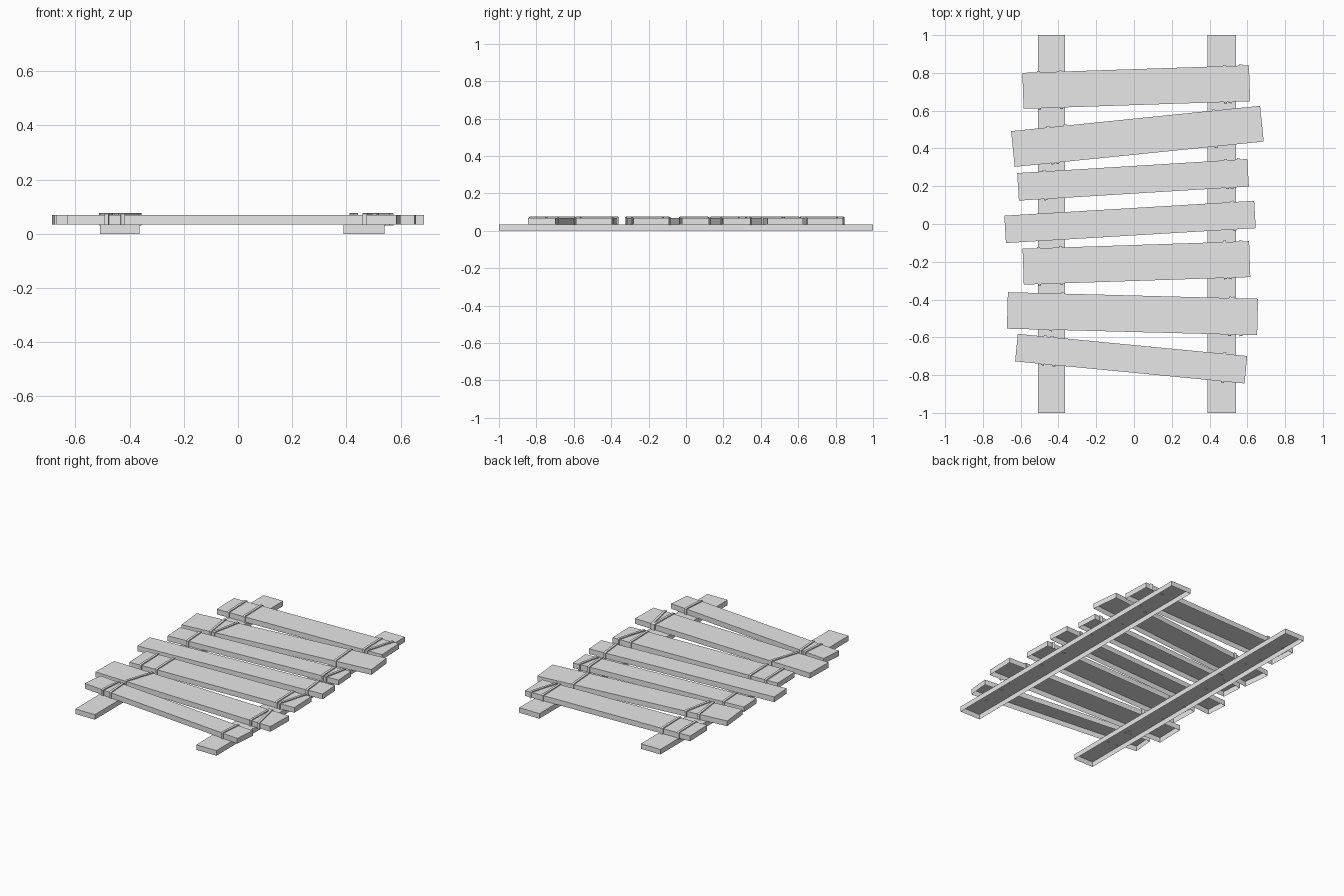
import bpy
import bmesh
from math import radians
from mathutils import Matrix, Vector

if "Cube" in bpy.data.objects:
    bpy.data.objects.remove(bpy.data.objects["Cube"], do_unlink=True)

# One plain grey for everything
grey = bpy.data.materials.new("plain grey")
grey.use_nodes = True
grey.diffuse_color = (0.8, 0.8, 0.8, 1)
grey.node_tree.nodes["Principled BSDF"].inputs["Base Color"].default_value = (0.8, 0.8, 0.8, 1)

RAIL_TOP = 0.034
PLANK_TOP = 0.069
STRAP_TOP = 0.076
STRAP_WIDTH = 0.016


def finish(name, bm):
    bmesh.ops.recalc_face_normals(bm, faces=bm.faces)
    mesh = bpy.data.meshes.new(name)
    bm.to_mesh(mesh)
    bm.free()
    mesh.materials.append(grey)
    obj = bpy.data.objects.new(name, mesh)
    bpy.context.collection.objects.link(obj)
    return obj


def board(name, x, y, length, width, z0, z1, angle=0):
    """Box-shaped board, open underneath."""
    bm = bmesh.new()
    place = (Matrix.Translation((x, y, (z0 + z1) / 2))
             @ Matrix.Rotation(radians(angle), 4, "Z")
             @ Matrix.Diagonal((length, width, z1 - z0, 1)))
    bmesh.ops.create_cube(bm, size=1, matrix=place)
    bm.normal_update()
    under = [f for f in bm.faces if f.normal.z < -0.9]
    bmesh.ops.delete(bm, geom=under, context="FACES_ONLY")
    # Keep the outward normals of the cube
    mesh = bpy.data.meshes.new(name)
    bm.to_mesh(mesh)
    bm.free()
    mesh.materials.append(grey)
    obj = bpy.data.objects.new(name, mesh)
    bpy.context.collection.objects.link(obj)
    return obj


def strap(name, a, b):
    """Thin band arched over a plank from edge point a to edge point b."""
    along = (b - a).normalized()
    side = Vector((-along.y, along.x, 0)) * STRAP_WIDTH / 2
    span = (b - a).length
    t, low, top, inner = 0.007, RAIL_TOP - 0.004, STRAP_TOP, PLANK_TOP + 0.0005
    profile = [(-t, low), (-t, top - 0.004), (0, top), (span, top),
               (span + t, top - 0.004), (span + t, low),
               (span + 0.001, low), (span + 0.001, inner),
               (-0.001, inner), (-0.001, low)]
    bm = bmesh.new()
    ring = [bm.verts.new(a + along * d - side + Vector((0, 0, z))) for d, z in profile]
    face = bm.faces.new(ring)
    made = bmesh.ops.extrude_face_region(bm, geom=[face])["geom"]
    bmesh.ops.translate(bm, vec=side * 2,
                        verts=[g for g in made if isinstance(g, bmesh.types.BMVert)])
    finish(name, bm)


# Long rails underneath
board("right_rail", -0.437, 0, 0.145, 2, 0, RAIL_TOP)
board("left_rail", 0.465, 0, 0.15, 2, 0, RAIL_TOP)

# Crooked planks: centre x, centre y, length, width, angle,
# then straps as x at the back edge and x at the front edge
four_straps = [(-.505, -.5), (-.39, -.385), (.48, .485), (.565, .51)]
planks = [
    (.012, .725, 1.2, .19, 1.9, four_straps),
    (.018, .464, 1.325, .19, 5.8, [(-.455, -.43), (-.365, -.405), (.42, .435)]),
    (-.005, .234, 1.22, .146, 3.5, [(-.475, -.465), (.485, .495), (.552, .52)]),
    (-.021, .011, 1.325, .145, 3.4, [(.52, .535)]),
    (.013, -.206, 1.2, .19, 1.9, four_straps),
    (-.008, -.475, 1.325, .193, -1.5, [(-.378, -.44), (.51, .505), (.525, .565)]),
    (-.015, -.713, 1.22, .146, -5.5, [(-.47, -.485), (-.435, -.425), (.48, .468)]),
]
for i, (cx, cy, length, width, angle, straps) in enumerate(planks, 1):
    board(f"plank_{i}", cx, cy, length, width, RAIL_TOP, PLANK_TOP, angle)
    turn = Matrix.Rotation(radians(angle), 3, "Z")
    across, outward = turn @ Vector((1, 0, 0)), turn @ Vector((0, 1, 0))

    def edge_point(x, v):
        u = (x - cx - v * outward.x) / across.x
        return Vector((cx, cy, 0)) + across * u + outward * v

    for j, (x_back, x_front) in enumerate(straps, 1):
        strap(f"strap_{i}_{j}", edge_point(x_back, width / 2), edge_point(x_front, -width / 2))
